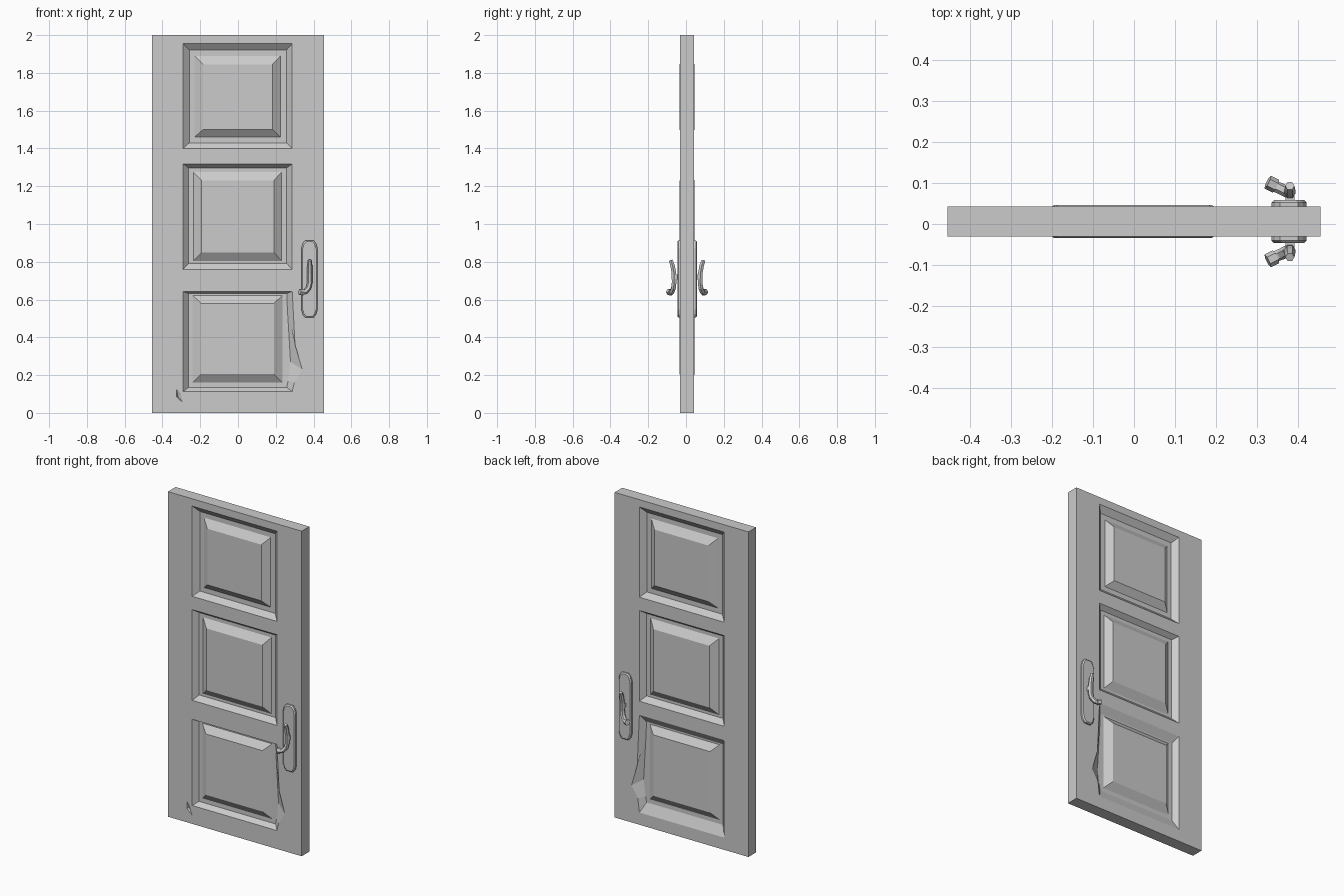
import bpy, bmesh
from mathutils import Vector

cube = bpy.data.objects.get("Cube")
if cube:
    bpy.data.objects.remove(cube, do_unlink=True)

GREY = (0.6, 0.6, 0.6, 1)
grey = bpy.data.materials.new("plain_grey")
grey.use_nodes = True
grey.diffuse_color = GREY
grey.node_tree.nodes["Principled BSDF"].inputs["Base Color"].default_value = GREY

FRONT, BACK = -0.031, 0.043
HALF_W, HEIGHT = 0.455, 2.0
DEPTH = 0.028


def add_object(name, mesh):
    mesh.materials.clear()
    mesh.materials.append(grey)
    ob = bpy.data.objects.new(name, mesh)
    bpy.context.collection.objects.link(ob)
    return ob


def finish(name, bm):
    bmesh.ops.recalc_face_normals(bm, faces=bm.faces)
    mesh = bpy.data.meshes.new(name)
    bm.to_mesh(mesh)
    bm.free()
    return add_object(name, mesh)


def rect(x0, x1, z0, z1, worn=()):
    """Rectangle loop with optional extra points up its right side."""
    return [(x0, z0), (x1, z0), *worn, (x1, z1), (x0, z1)]


def ring(bm, points, y):
    return [bm.verts.new((x, y, z)) for x, z in points]


def bridge(bm, a, b):
    for i in range(len(a)):
        j = (i + 1) % len(a)
        bm.faces.new((a[i], a[j], b[j], b[i]))


def loop_edges(bm, loop):
    edges = []
    for i, v in enumerate(loop):
        w = loop[(i + 1) % len(loop)]
        edges.append(bm.edges.get((v, w)) or bm.edges.new((v, w)))
    return edges


# Panels: outer opening, recess floor, raised foot, raised top
def panel_loops(side):
    upper = [rect(-0.29, 0.287, 1.40, 1.955), rect(-0.258, 0.256, 1.43, 1.92),
             rect(-0.23, 0.225, 1.46, 1.89), rect(-0.185, 0.183, 1.50, 1.845)]
    middle = [rect(-0.29, 0.287, 0.76, 1.318), rect(-0.262, 0.258, 0.79, 1.297),
              rect(-0.236, 0.23, 0.805, 1.275), rect(-0.192, 0.19, 0.85, 1.23)]
    low, high = (0.113, 0.643) if side < 0 else (0.075, 0.675)
    # Worn right edge of the lower panel
    chip = [(0.298, 0.16), (0.34, 0.23), (0.302, 0.36)]
    crease = [(0.265, 0.17), (0.278, 0.27), (0.262, 0.54)]
    foot = [(0.235, z) for _, z in crease]
    top = [(0.19, 0.25), (0.19, 0.35), (0.19, 0.5)]
    lower = [rect(-0.29, 0.287, low, high, chip), rect(-0.263, 0.258, 0.135, 0.632, crease),
             rect(-0.24, 0.235, 0.16, 0.622, foot), rect(-0.195, 0.19, 0.205, 0.58, top)]
    return upper, middle, lower


# Door slab with recessed panels on both faces
bm = bmesh.new()
outlines = []
for side, y in ((-1, FRONT), (1, BACK)):
    outline = ring(bm, rect(-HALF_W, HALF_W, 0, HEIGHT), y)
    outlines.append(outline)
    edges = loop_edges(bm, outline)
    for panel in panel_loops(side):
        levels = (y, y - side * DEPTH, y - side * DEPTH, y + side * 0.003)
        rings = [ring(bm, pts, h) for pts, h in zip(panel, levels)]
        edges += loop_edges(bm, rings[0])
        for a, b in zip(rings, rings[1:]):
            bridge(bm, a, b)
        bm.faces.new(rings[-1])
    if side < 0:
        # Small dent at the lower corner
        dent = ring(bm, [(-0.326, 0.13), (-0.325, 0.085), (-0.29, 0.052), (-0.302, 0.1)], y)
        edges += loop_edges(bm, dent)
        pit = bm.verts.new((-0.318, y + 0.012, 0.088))
        for i in range(4):
            bm.faces.new((dent[i], dent[(i + 1) % 4], pit))
    bmesh.ops.triangle_fill(bm, edges=edges, use_beauty=True,
                            normal=Vector((0, side, 0)))
bridge(bm, outlines[0], outlines[1])
finish("door_slab", bm)


# Handle plate: elongated octagon with a bevelled rim
def plate_outline(inset):
    w, h, cut_x, cut_z = 0.043 - inset, 0.204 - inset, 0.021, 0.042
    quarter = [(w, h - cut_z), (w - cut_x * 0.4, h - cut_z * 0.35), (w - cut_x, h)]
    right = [(x, -z) for x, z in reversed(quarter)] + quarter
    left = [(-x, -z) for x, z in reversed(right)]
    left = [(-x, z) for x, z in reversed(right)]
    return [(0.378 + x, 0.709 + z) for x, z in right + left]


def box(name, centre, size):
    bm = bmesh.new()
    bmesh.ops.create_cube(bm, size=1)
    for v in bm.verts:
        v.co = Vector(c + s * k for c, s, k in zip(centre, size, v.co))
    return finish(name, bm)


# Lever path: x, distance from the door face, z, thickness
LEVER = [(0.38, 0.050, 0.808, 0.8), (0.38, 0.040, 0.78, 0.95), (0.38, 0.033, 0.74, 1),
         (0.38, 0.032, 0.69, 1), (0.374, 0.035, 0.662, 1), (0.358, 0.043, 0.642, 1),
         (0.340, 0.050, 0.636, 0.95)]


def sweep(name, path, radius, side, y):
    curve = bpy.data.curves.new(name, "CURVE")
    curve.dimensions = "3D"
    curve.bevel_depth = radius
    curve.bevel_resolution = 1
    curve.use_fill_caps = True
    spline = curve.splines.new("POLY")
    spline.points.add(len(path) - 1)
    for p, (x, d, z, r) in zip(spline.points, path):
        p.co = (x, y + side * d, z, 1)
        p.radius = r
    temp = bpy.data.objects.new(name, curve)
    mesh = bpy.data.meshes.new_from_object(temp)
    bpy.data.objects.remove(temp)
    mesh.shade_flat()
    return add_object(name, mesh)


for label, side, y in (("front", -1, FRONT), ("back", 1, BACK)):
    bm = bmesh.new()
    rings = [ring(bm, plate_outline(inset), y + side * d)
             for inset, d in ((0, -0.002), (0, 0.009), (0.006, 0.015))]
    for a, b in zip(rings, rings[1:]):
        bridge(bm, a, b)
    bm.faces.new(rings[0])
    bm.faces.new(rings[-1])
    finish(label + "_handle_plate", bm)
    box(label + "_spindle", (0.38, y + side * 0.021, 0.72), (0.022, 0.018, 0.026))
    sweep(label + "_lever", LEVER, 0.014, side, y)
    # Thick tip at the end of the lever
    tip = [(0.346, 0.049, 0.637, 1), (0.326, 0.059, 0.641, 1)]
    sweep(label + "_lever_tip", tip, 0.0175, side, y)
